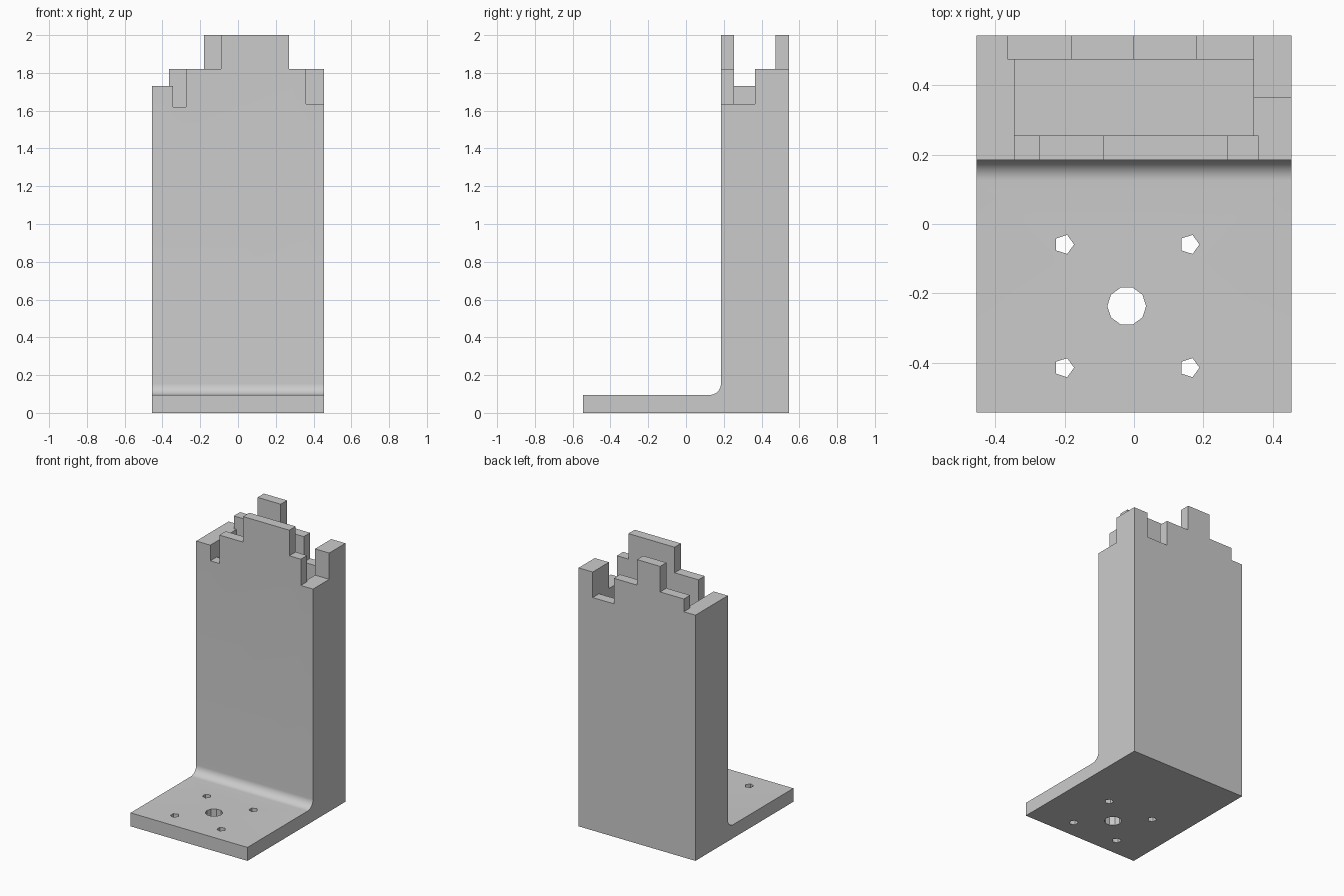
import bpy
import math

cube = bpy.data.objects.get("Cube")
if cube:
    bpy.data.objects.remove(cube, do_unlink=True)

grey = bpy.data.materials.new("plain grey")
grey.use_nodes = True
COLOUR = (0.6, 0.6, 0.6, 1)
grey.diffuse_color = COLOUR
grey.node_tree.nodes["Principled BSDF"].inputs["Base Color"].default_value = COLOUR

HALF_X, HALF_Y = 0.455, 0.545
FRONT, PLATE, FILLET = 0.185, 0.095, 0.06
IN_X, IN_FRONT, IN_BACK = 0.345, 0.255, 0.475


def prism(name, outline, place, low, high):
    """Extrude an outline between two levels; place maps (u, v, level) to xyz."""
    n = len(outline)
    verts = [place(u, v, w) for w in (low, high) for u, v in outline]
    faces = [tuple(reversed(range(n))), tuple(range(n, 2 * n))]
    faces += [(i, (i + 1) % n, n + (i + 1) % n, n + i) for i in range(n)]
    mesh = bpy.data.meshes.new(name)
    mesh.from_pydata(verts, [], faces)
    obj = bpy.data.objects.new(name, mesh)
    bpy.context.collection.objects.link(obj)
    return obj


def upright(x, y, z):
    return x, y, z


def sideways(y, z, x):
    return x, y, z


def cut(target, outline, low, high):
    """Subtract an upright prism from the target."""
    cutter = prism("cutter", outline, upright, low, high)
    cutter.hide_render = True
    mod = target.modifiers.new("cut", "BOOLEAN")
    mod.operation, mod.solver, mod.object = "DIFFERENCE", "EXACT", cutter
    bpy.context.view_layer.objects.active = target
    bpy.ops.object.modifier_apply(modifier=mod.name)
    bpy.data.objects.remove(cutter, do_unlink=True)


def box(x0, x1, y0, y1):
    return [(x0, y0), (x1, y0), (x1, y1), (x0, y1)]


def ring(x, y, radius, sides):
    return [(x + radius * math.cos(math.tau * i / sides),
             y + radius * math.sin(math.tau * i / sides)) for i in range(sides)]


# L-shaped body: mounting plate, filleted inner corner, upright tower
steps = 12
arc = [(FRONT - FILLET + FILLET * math.sin(a), PLATE + FILLET - FILLET * math.cos(a))
       for a in (math.pi / 2 * i / steps for i in range(steps + 1))]
side = [(-HALF_Y, 0), (HALF_Y, 0), (HALF_Y, 2), (FRONT, 2)] + arc[::-1] + [(-HALF_Y, PLATE)]
body = prism("tower_bracket", side, sideways, -HALF_X, HALF_X)
body.data.materials.append(grey)

# Hollow inside of the tower
cut(body, box(-IN_X, IN_X, IN_FRONT, IN_BACK), PLATE, 2.2)

# Stepped wall tops: x range, y range, height left standing
OUT = 0.6
front, back = (0.15, IN_FRONT), (IN_BACK, OUT)
wall_steps = [
    ((-OUT, -IN_X), (0.15, OUT), 1.73),
    ((-IN_X, -0.275), front, 1.62),
    ((-0.275, -0.09), front, 1.82),
    ((0.27, 0.36), front, 1.82),
    ((0.36, OUT), front, 1.635),
    ((IN_X, OUT), (IN_FRONT, 0.365), 1.635),
    ((IN_X, OUT), (0.365, OUT), 1.82),
    ((0.18, IN_X), back, 1.64),
    ((0, 0.18), back, 1.82),
    ((-IN_X, -0.18), back, 1.82),
]
# The back left step stands in from the side wall
wall_steps[0] = ((-OUT, -IN_X), (0.15, IN_BACK), 1.73)
wall_steps[-1] = ((-0.365, -0.18), back, 1.82)
wall_steps.append(((-OUT, -0.365), back, 1.73))
for xs, ys, height in wall_steps:
    cut(body, box(*xs, *ys), height, 2.2)

# Screw holes and centre hole in the plate
HOLE_X, HOLE_Y = -0.021, -0.237
cut(body, ring(HOLE_X, HOLE_Y, 0.056, 10), -0.1, 0.15)
for sx in (-1, 1):
    for sy in (-1, 1):
        cut(body, ring(HOLE_X + sx * 0.181, HOLE_Y + sy * 0.178, 0.029, 5), -0.1, 0.15)

# Smooth fillet, sharp edges elsewhere
bpy.context.view_layer.objects.active = body
body.select_set(True)
bpy.ops.object.shade_smooth_by_angle(angle=math.radians(30))
